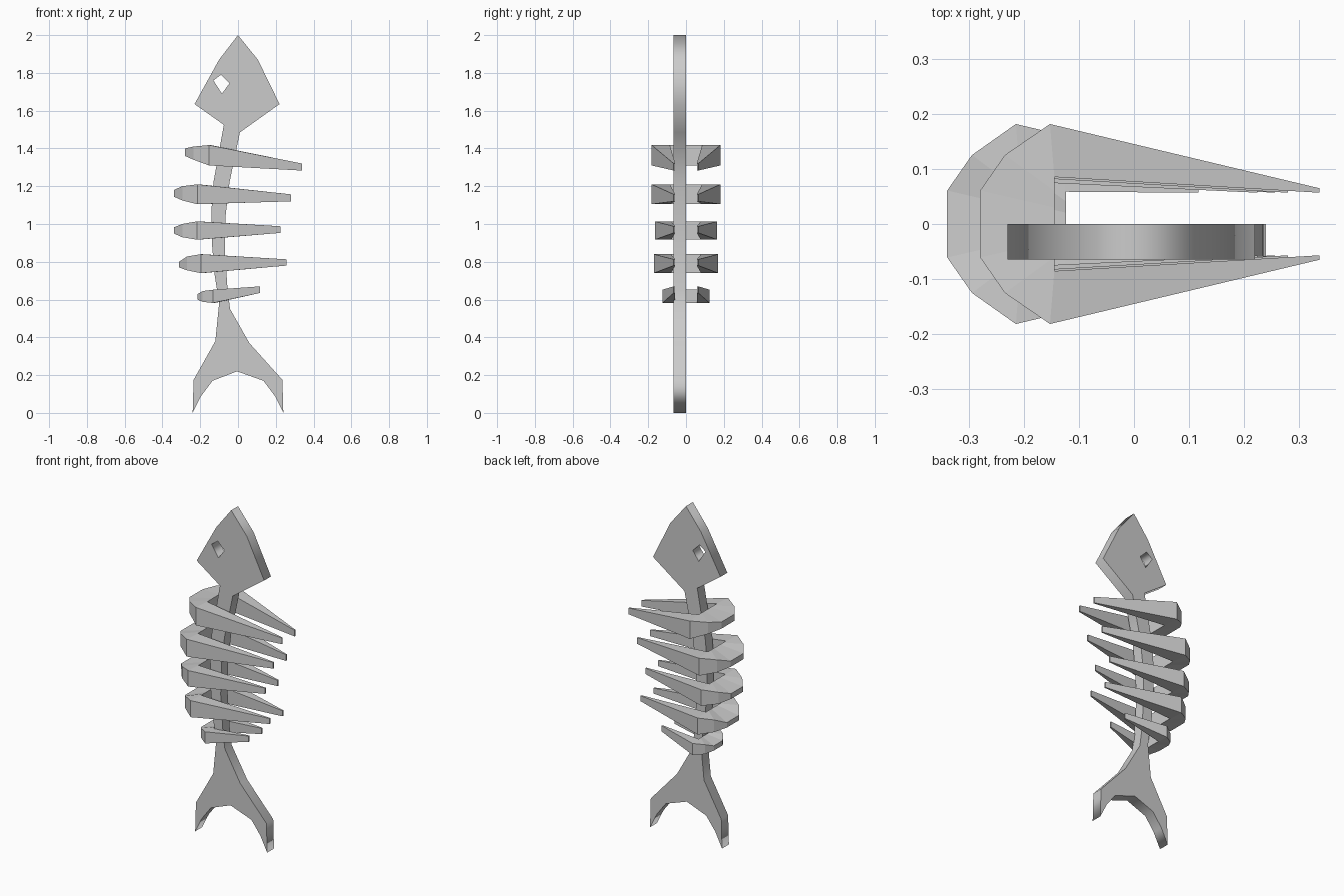
import bpy, bmesh, math

if "Cube" in bpy.data.objects:
    bpy.data.objects.remove(bpy.data.objects["Cube"])

# Flat plate: head, spine and forked tail in one outline, with an eye hole
outline = [
    (0, 2.0), (0.105, 1.87), (0.22, 1.635), (0.01, 1.485), (-0.045, 1.22),
    (-0.065, 1.05), (-0.07, 0.87), (-0.055, 0.65), (-0.042, 0.55),
    (0.06, 0.37), (0.235, 0.175), (0.24, 0), (0.195, 0.09), (0.135, 0.17),
    (-0.005, 0.22), (-0.135, 0.17), (-0.195, 0.09), (-0.24, 0),
    (-0.235, 0.175), (-0.12, 0.38), (-0.10, 0.58), (-0.125, 0.74),
    (-0.138, 0.9), (-0.14, 1.08), (-0.13, 1.22), (-0.075, 1.525),
    (-0.23, 1.635), (-0.1, 1.87)]
eye = [(-0.13, 1.76), (-0.09, 1.79), (-0.045, 1.745), (-0.085, 1.69)]

curve = bpy.data.curves.new("fish_plate", 'CURVE')
curve.dimensions = '2D'
curve.fill_mode = 'BOTH'
curve.extrude = 0.0325
for pts in (outline, eye):
    s = curve.splines.new('POLY')
    s.points.add(len(pts) - 1)
    for p, (x, z) in zip(s.points, pts):
        p.co = (x, z, 0, 1)
    s.use_cyclic_u = True
plate = bpy.data.objects.new("fish_plate", curve)
bpy.context.collection.objects.link(plate)
plate.rotation_euler = (math.pi / 2, 0, 0)
plate.location = (0, -0.0325, 0)
bpy.context.view_layer.objects.active = plate
plate.select_set(True)
bpy.ops.object.convert(target='MESH')


def rib(name, half, back, mid, shoulder, tip):
    """U-shaped rib; each station is (x, z_bottom, z_top)."""
    inner_x = shoulder[0] + 0.008
    gap = half * 0.47
    _, sb, st = shoulder
    # stations round one side: outer (x, y, zb, zt), inner (x, y, zb, zt)
    side = [
        ((tip[0], 0.065, *tip[1:]), (tip[0], 0.057, *tip[1:])),
        ((shoulder[0], half, sb, st), (inner_x, gap, sb, st)),
        ((mid[0], half * 0.69, *mid[1:]), (inner_x, gap * 0.7, sb, st)),
        ((back[0], half * 0.335, *back[1:]), (inner_x, gap * 0.35, sb, st))]
    flip = lambda p: (p[0], -p[1], p[2], p[3])
    stations = side + [(flip(o), flip(i)) for o, i in reversed(side)]
    bm = bmesh.new()
    rings = []
    for o, i in stations:
        rings.append([bm.verts.new(c) for c in (
            (o[0], o[1], o[2]), (o[0], o[1], o[3]),
            (i[0], i[1], i[3]), (i[0], i[1], i[2]))])
    for a, b in zip(rings, rings[1:]):
        for k in range(4):
            n = (k + 1) % 4
            bm.faces.new((a[k], a[n], b[n], b[k]))
    bm.faces.new(rings[0])
    bm.faces.new(rings[-1])
    bmesh.ops.recalc_face_normals(bm, faces=bm.faces)
    me = bpy.data.meshes.new(name)
    bm.to_mesh(me)
    bm.free()
    bpy.context.collection.objects.link(bpy.data.objects.new(name, me))


# Ribs, top to bottom: half width, then back, mid, shoulder and tip stations
ribs = [
    (0.182, (-0.28, 1.36, 1.40), (-0.235, 1.34, 1.41), (-0.153, 1.31, 1.418), (0.338, 1.283, 1.32)),
    (0.182, (-0.34, 1.145, 1.18), (-0.295, 1.125, 1.20), (-0.215, 1.105, 1.21), (0.28, 1.12, 1.157)),
    (0.165, (-0.34, 0.95, 0.982), (-0.295, 0.93, 1.0), (-0.217, 0.917, 1.014), (0.225, 0.953, 0.988)),
    (0.170, (-0.312, 0.77, 0.80), (-0.27, 0.755, 0.828), (-0.197, 0.74, 0.84), (0.257, 0.78, 0.813)),
    (0.125, (-0.215, 0.60, 0.628), (-0.187, 0.588, 0.645), (-0.132, 0.582, 0.652), (0.117, 0.635, 0.67))]
for n, data in enumerate(ribs, 1):
    rib(f"rib_{n}", *data)
